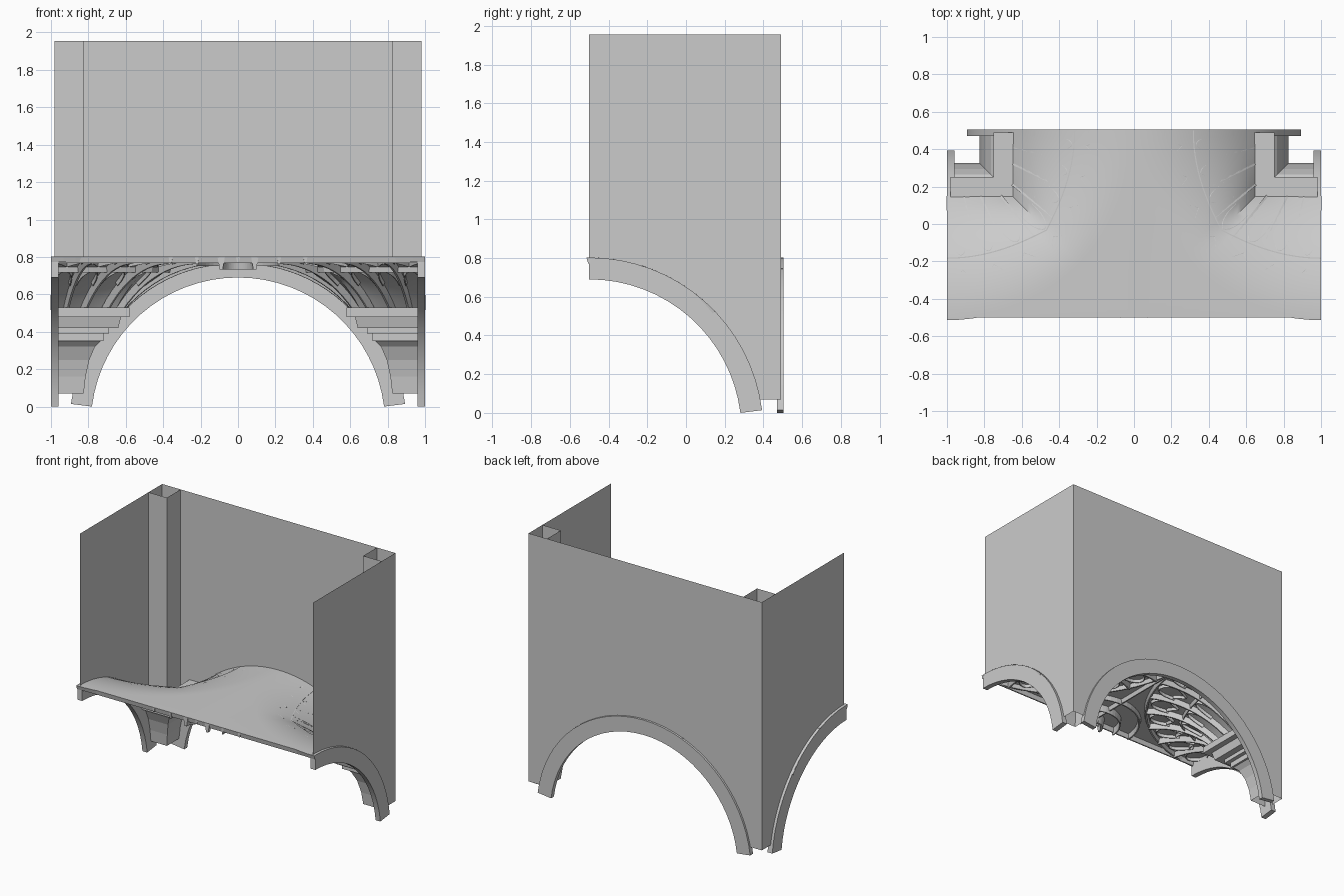
import bpy, bmesh
from math import sin, cos, pi, sqrt, asin, radians
from mathutils import Vector

if "Cube" in bpy.data.objects:
    bpy.data.objects.remove(bpy.data.objects["Cube"])

stone = bpy.data.materials.new("grey_stone")
stone.use_nodes = True
GREY = (0.6, 0.6, 0.6, 1)
stone.diffuse_color = GREY
stone.node_tree.nodes["Principled BSDF"].inputs["Base Color"].default_value = GREY

TOP, BASE = 1.955, 0.07          # wall heights
CZ, R_IN, R_OUT = -0.097, 0.787, 0.9   # arch centre height and radii
START = 0.35                     # where the vault leaves the capital


def finish(name, bm, mirror=False, smooth=False):
    bmesh.ops.recalc_face_normals(bm, faces=bm.faces)
    mesh = bpy.data.meshes.new(name)
    bm.to_mesh(mesh)
    bm.free()
    mesh.materials.append(stone)
    ob = bpy.data.objects.new(name, mesh)
    bpy.context.collection.objects.link(ob)
    if mirror:
        ob.modifiers.new("mirror", "MIRROR")
    if smooth:
        bpy.ops.object.select_all(action="DESELECT")
        ob.select_set(True)
        bpy.context.view_layer.objects.active = ob
        bpy.ops.object.shade_smooth_by_angle(angle=radians(35))
    return ob


def loft(bm, rows, closed=False, caps=False):
    """Skin a list of point rows with quads."""
    vs = [[bm.verts.new(p) for p in row] for row in rows]
    n = len(rows[0])
    for a, b in zip(vs, vs[1:]):
        for i in range(n if closed else n - 1):
            j = (i + 1) % n
            bm.faces.new((a[i], a[j], b[j], b[i]))
    if caps:
        bm.faces.new(vs[0])
        bm.faces.new(vs[-1])


def arc(r, a0, a1, n):
    return [(r * cos(a0 + (a1 - a0) * i / n), CZ + r * sin(a0 + (a1 - a0) * i / n))
            for i in range(n + 1)]


def back(u, z, depth):
    return (u, depth, z)


def side(u, z, depth):
    return (depth, u - 0.5, z)


# Thin walls with arched openings
def wall(name, place, depth, end, far, half_w, mirror):
    r = 0.85
    a0 = asin((BASE - CZ) / r)
    pts = arc(r, a0, end(a0), 32)
    pts += far + [(half_w, TOP), (half_w, BASE)]
    bm = bmesh.new()
    bm.faces.new([bm.verts.new(place(u, z, depth)) for u, z in pts])
    finish(name, bm, mirror)


wall("back_wall", back, 0.49, lambda a: pi - a, [(-0.98, BASE), (-0.98, TOP)], 0.98, False)
wall("side_walls", side, 0.98, lambda a: pi / 2, [(0, TOP)], 0.99, True)


# Raised arch bands on the walls
def arch_band(name, place, d0, d1, full, mirror):
    a0 = asin(-CZ / R_IN)
    a1, n = (pi - a0, 32) if full else (pi / 2, 16)
    rows = [[place(*i, d0), place(*o, d0), place(*o, d1), place(*i, d1)]
            for i, o in zip(arc(R_IN, a0, a1, n), arc(R_OUT, a0, a1, n))]
    bm = bmesh.new()
    loft(bm, rows, closed=True, caps=True)
    finish(name, bm, mirror, True)


arch_band("back_arch_band", back, 0.47, 0.505, True, False)
arch_band("side_arch_bands", side, 0.96, 1.0, False, True)


# Corner work: an L-shaped run, d away from the corner
def corner_run(name, profile):
    bm = bmesh.new()
    loft(bm, [[(0.98, 0.5 - d, z), (1 - d, 0.5 - d, z), (1 - d, 0.49, z)] for d, z in profile])
    finish(name, bm, True)


corner_run("corner_piers", [(0.175, 0.45), (0.175, TOP)])
corner_run("pier_capitals", [
    (0.175, BASE), (0.185, 0.16), (0.205, 0.25), (0.235, 0.32), (0.265, 0.35),
    (0.28, 0.35), (0.28, 0.39), (0.31, 0.39), (0.31, 0.42), (0.36, 0.42),
    (0.375, 0.48), (0.42, 0.48), (0.42, 0.53), (0.25, 0.53), (0.25, 0.48)])


# Fan vault: polar surface around each corner
def height(u):
    d = START + min(max(u, 0), 1) * (1 - START)
    return CZ + sqrt(R_OUT ** 2 - (1 - d) ** 2)


def vault(a, u):
    """Point at angle a; u is 0 at the capital, 1 at the rim, 2 at the bay edge."""
    sq = 1 / max(cos(a), sin(a))
    s = START * sq
    r = s + u * (1 - s) if u <= 1 else 1 + (u - 1) * (sq - 1)
    return Vector((1 - r * cos(a), 0.5 - r * sin(a), height(u)))


bm = bmesh.new()
angles = [pi / 2 * i / 24 for i in range(25)]
levels = [i / 14 for i in range(15)]
loft(bm, [[vault(a, u) for a in angles] for u in levels + [2]])
bmesh.ops.remove_doubles(bm, verts=bm.verts, dist=0.0005)
finish("fan_vault", bm, True, True)


def rib(bm, pts, w, h):
    """Moulding hanging below a path."""
    rows = []
    for i, p in enumerate(pts):
        t = (pts[min(i + 1, len(pts) - 1)] - pts[max(i - 1, 0)]).normalized()
        s = t.cross(Vector((0, 0, 1))).normalized()
        n = s.cross(t).normalized()
        q = p - n * 0.001
        rows.append([q + s * w, q - s * w, q - s * w * 0.4 - n * h, q + s * w * 0.4 - n * h])
    loft(bm, rows, closed=True, caps=True)


# Radiating ribs and rim mouldings
SECTORS = 7
step = pi / 2 / SECTORS
bm = bmesh.new()
for k in range(SECTORS + 1):
    a = min(max(k * step, 0.03), pi / 2 - 0.03)
    rib(bm, [vault(a, u / 12) for u in range(13)], 0.014, 0.04)
for u, w in ((0.52, 0.008), (1.0, 0.014)):
    rib(bm, [vault(a, u) for a in angles], w, 0.03)
finish("radiating_ribs", bm, True)

# Pointed panels and shield loops between the ribs
bm = bmesh.new()
for k in range(SECTORS):
    m = (k + 0.5) * step
    for lo, hi, off in ((0.1, 0.5, 0.36), (0.55, 0.95, 0.4)):
        for sgn in (-1, 1):
            rib(bm, [vault(m + sgn * step * off * cos(t * pi / 12), lo + (hi - lo) * (0.4 + 0.6 * sin(t * pi / 12)))
                     for t in range(7)], 0.006, 0.022)
    rib(bm, [vault(m + step * 0.3 * c, 0.62 + 0.12 * abs(c)) for c in (-1, -0.5, 0, 0.5, 1)], 0.006, 0.022)
finish("vault_tracery", bm, True)

# Flat centre: ridge ribs, rings and boss
crown = height(1)
bm = bmesh.new()
rib(bm, [Vector((x, -0.488, crown)) for x in (0, 0.5, 1)], 0.012, 0.035)
rib(bm, [Vector((0.0, y, crown)) for y in (-0.5, 0, 0.5)], 0.012, 0.03)
for r, w, h in ((0.36, 0.012, 0.035), (0.22, 0.01, 0.05), (0.09, 0.02, 0.07)):
    rib(bm, [Vector((r * cos(pi / 2 * i / 12), -0.5 + r * sin(pi / 2 * i / 12), crown))
             for i in range(13)], w, h)
finish("ridge_ribs_and_rings", bm, True)
